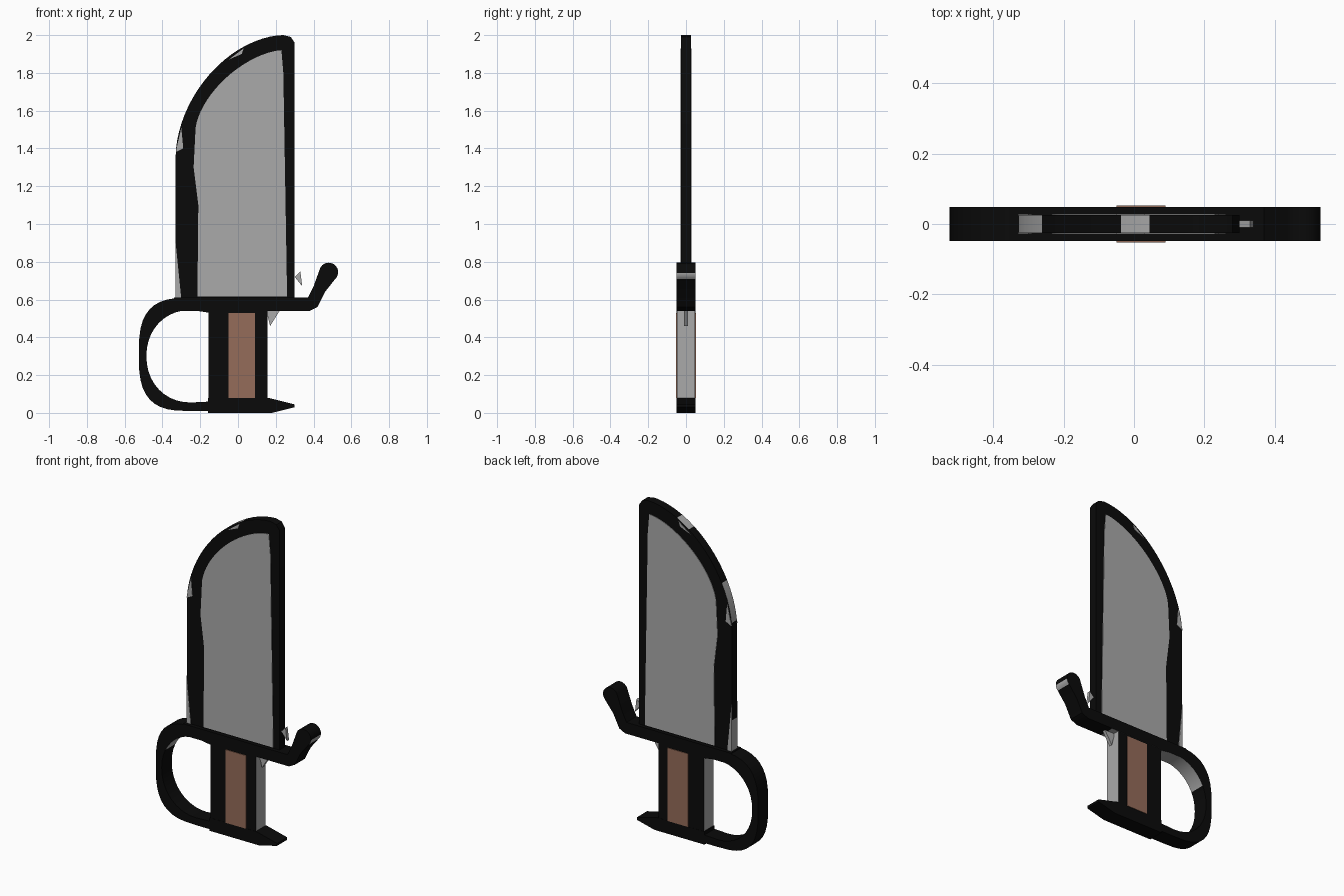
import bpy
from math import cos, sin, pi, copysign

if "Cube" in bpy.data.objects:
    bpy.data.objects.remove(bpy.data.objects["Cube"])


def material(name, red, green, blue):
    mat = bpy.data.materials.new(name)
    mat.use_nodes = True
    color = (red, green, blue, 1)
    mat.diffuse_color = color
    shader = mat.node_tree.nodes["Principled BSDF"]
    shader.inputs["Base Color"].default_value = color
    shader.inputs["Roughness"].default_value = 0.8
    return mat


black = material("black", 0.003, 0.003, 0.003)
steel = material("steel grey", 0.4, 0.4, 0.4)
wood = material("brown wood", 0.3, 0.15, 0.1)


def rectangle(left, right, bottom, top):
    return [(left, bottom), (right, bottom), (right, top), (left, top)]


def arc(center_x, center_z, radius_x, radius_z, power, start, end, steps=20):
    """Superellipse arc; start and end are counted in quarter turns."""
    points = []
    for step in range(steps + 1):
        angle = (start + (end - start) * step / steps) * pi / 2
        across, up = cos(angle), sin(angle)
        points.append((
            center_x + radius_x * copysign(abs(across) ** (2 / power), across),
            center_z + radius_z * copysign(abs(up) ** (2 / power), up)))
    return points


def slab(name, outline, half, mat, middle=0, bare=None):
    """Thicken a counterclockwise x-z outline along y.

    Side faces that pass the bare rule show steel."""
    count = len(outline)
    front = [(x, middle - half, z) for x, z in outline]
    back = [(x, middle + half, z) for x, z in outline]
    faces = [list(range(count)), list(reversed(range(count, count * 2)))]
    for here in range(count):
        following = (here + 1) % count
        faces.append([here, count + here, count + following, following])
    mesh = bpy.data.meshes.new(name)
    mesh.from_pydata(front + back, [], faces)
    mesh.update()
    mesh.materials.append(mat)
    mesh.materials.append(steel)
    for face in mesh.polygons:
        if bare and abs(face.normal.y) < 0.5 and bare(face.center, face.normal):
            face.material_index = 1
    part = bpy.data.objects.new(name, mesh)
    bpy.context.collection.objects.link(part)
    bpy.ops.object.select_all(action="DESELECT")
    part.select_set(True)
    bpy.context.view_layer.objects.active = part
    bpy.ops.object.shade_smooth_by_angle(angle=0.6)


def plates(name, outline, surface, mat):
    """Thin matching plates on the front and back of a slab."""
    slab("front_" + name, outline, 0.003, mat, -surface)
    slab("back_" + name, outline, 0.003, mat, surface)


blade_half, hilt_half = 0.026, 0.049


# Blade: straight spine, curved cutting edge, worn spots on the edge
def worn_edge(center, normal):
    heel_or_belly = center.x < -0.27 and (center.z < 0.8 or center.z > 1.38)
    near_tip = -0.05 < center.x < 0.06 and center.z > 1.8
    return heel_or_belly or near_tip


cutting_edge = arc(0.24, 1.36, 0.57, 0.64, 1.8, 1, 2)
slab("blade", [(0.3, 0.6), (0.3, 1.96), (0.28, 1.99)] + cutting_edge
     + [(-0.33, 0.8), (-0.33, 0.6)], blade_half, black, bare=worn_edge)

# Steel panel framed by the dark border
panel_edge = arc(0.23, 1.5, 0.455, 0.42, 1.6, 1, 2)
plates("blade_panel", [(0.26, 0.615), (0.24, 1.8)] + panel_edge
       + [(-0.235, 1.3), (-0.21, 1.1), (-0.215, 0.615)], blade_half, steel)

# Worn patches along the cutting edge
plates("belly_wear", [(-0.33, 1.38), (-0.29, 1.4), (-0.3, 1.51)],
       blade_half, steel)
plates("heel_wear", [(-0.33, 0.6), (-0.3, 0.6), (-0.33, 0.9)],
       blade_half, steel)
plates("tip_wear", [(-0.05, 1.87), (0.02, 1.9), (0.03, 1.93)],
       blade_half, steel)


# Crossguard ending in an upturned hook with a round tip
def worn_guard(center, normal):
    underside = normal.z < -0.9 and center.x < 0.25
    hook_side = normal.x > 0.3 and 0.7 < center.z < 0.74
    return underside or hook_side


hook_tip = arc(0.48, 0.745, 0.05, 0.05, 2, -0.5, 1.7)
slab("crossguard", [(-0.34, 0.54), (0.2, 0.54), (0.38, 0.54), (0.42, 0.56),
                    (0.46, 0.64)] + hook_tip
     + [(0.4, 0.67), (0.37, 0.61), (-0.34, 0.61)],
     hilt_half, black, bare=worn_guard)


# Knuckle guard: the band between two half loops
def worn_loop(center, normal):
    return normal.z < -0.3 and center.z > 0.4 and center.x > -0.47


outer_loop = arc(-0.25, 0.31, 0.275, 0.3, 3, 1, 3)
inner_loop = arc(-0.25, 0.3, 0.235, 0.245, 2.1, 3, 1)
slab("knuckle_guard", [(-0.15, 0.61)] + outer_loop
     + [(-0.15, 0.01), (-0.15, 0.06)] + inner_loop + [(-0.15, 0.53)],
     hilt_half, black, bare=worn_loop)

# Grip with bare steel sides and wooden inlays
slab("grip", rectangle(-0.155, 0.155, 0.06, 0.55), hilt_half - 0.001, black,
     bare=lambda center, normal: abs(normal.x) > 0.7)
plates("grip_inlay", rectangle(-0.05, 0.09, 0.08, 0.53), hilt_half, wood)

# Pommel with a pointed spur
slab("pommel", [(-0.16, 0), (0.18, 0), (0.3, 0.03), (0.3, 0.045),
                (0.16, 0.08), (-0.16, 0.08)], hilt_half, black)

# Small steel burrs beside the guard
slab("upper_burr", [(0.3, 0.72), (0.34, 0.67), (0.33, 0.75)], 0.01, steel)
slab("lower_burr", [(0.15, 0.54), (0.17, 0.46), (0.22, 0.54)], 0.01, steel)
